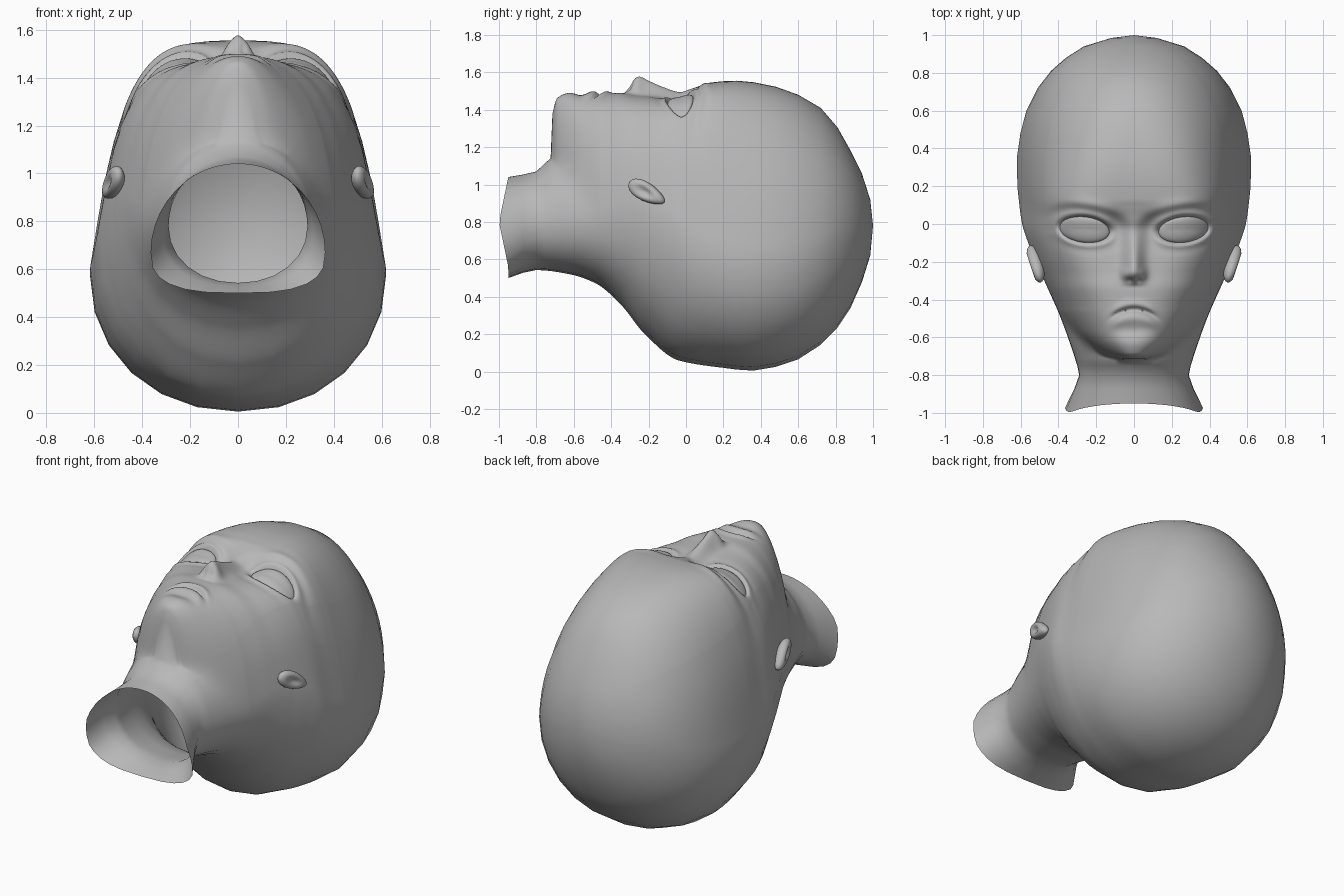
import bpy, bmesh, math
from mathutils import Vector

if "Cube" in bpy.data.objects:
    bpy.data.objects.remove(bpy.data.objects["Cube"])

skin = bpy.data.materials.new("plain_grey")
skin.diffuse_color = (0.48, 0.48, 0.48, 1)
skin.use_nodes = True
skin.node_tree.nodes["Principled BSDF"].inputs["Base Color"].default_value = skin.diffuse_color

# Section tables along y
WIDTH = [(-.95, .365), (-.8, .29), (-.72, .31), (-.62, .343), (-.48, .395), (-.3, .475), (-.1, .56),
         (0, .592), (.1, .607), (.25, .619), (.36, .619), (.5, .597), (.6, .57), (.72, .51),
         (.81, .44), (.88, .36), (.95, .245), (.985, .12)]
LOW = [(-.95, .5), (-.8, .543), (-.62, .52), (-.48, .47), (-.35, .36), (-.22, .2), (-.04, .06),
       (.2, .02), (.35, .005), (.5, .03), (.63, .08), (.75, .17), (.85, .29), (.93, .45), (.985, .62)]
MID = [(-.95, .67), (-.8, .78), (-.48, .8), (-.3, .85), (-.1, .8), (.1, .65), (.35, .58),
       (.6, .6), (.85, .72), (.985, .77)]
LOW_SQUARE = [(-.95, 2.8), (-.8, 2.1), (.985, 2.1)]
NECK_HIGH = [(-.95, 1.04), (-.8, 1.07), (-.725, 1.14), (-.6, 1.19), (-.4, 1.2)]
JAW = [(-.714, .1), (-.7, .155), (-.65, .24), (-.56, .335), (-.42, .425), (-.3, .475), (-.1, .6)]
HIGH = [(-.714, 1.38), (-.69, 1.462), (-.62, 1.49), (-.53, 1.487), (-.45, 1.487), (-.35, 1.49),
        (-.25, 1.475), (-.12, 1.465), (-.04, 1.47), (.03, 1.5), (.13, 1.545), (.27, 1.555),
        (.45, 1.53), (.6, 1.48), (.72, 1.41), (.8, 1.32), (.87, 1.2), (.94, 1.06), (.985, .92)]
SQUARE = [(-.714, 2.2), (-.5, 2.5), (-.3, 3), (-.05, 4.4), (.1, 4.3), (.3, 3.3), (.6, 2.35), (.8, 2), (.985, 2)]
TAPER = [(-.714, .05), (-.5, .1), (-.3, .15), (-.05, .22), (.1, .25), (.3, .23), (.6, .12), (.8, .03), (.9, 0)]
NOSE = [(-.33, 0), (-.3, .04), (-.272, .09), (-.25, .102), (-.2, .085), (-.12, .055), (-.04, .026), (.04, .01), (.1, 0)]


def curve(table, y):
    """Smooth interpolation without overshoot."""
    if y <= table[0][0]:
        return table[0][1]
    if y >= table[-1][0]:
        return table[-1][1]

    def secant(k):
        return (table[k + 1][1] - table[k][1]) / (table[k + 1][0] - table[k][0])

    def slope(k):
        if k == 0 or k == len(table) - 1:
            return secant(min(k, len(table) - 2))
        a, b = secant(k - 1), secant(k)
        return 0 if a * b <= 0 else 2 * a * b / (a + b)

    i = max(k for k in range(len(table) - 1) if table[k][0] <= y)
    h = table[i + 1][0] - table[i][0]
    t = (y - table[i][0]) / h
    return ((2 * t**3 - 3 * t**2 + 1) * table[i][1] + (t**3 - 2 * t**2 + t) * h * slope(i)
            + (3 * t**2 - 2 * t**3) * table[i + 1][1] + (t**3 - t**2) * h * slope(i + 1))


def reach(c, s, w, h, n, k=0):
    """Distance along (c, s) to a tapered superellipse."""
    a, b = 0, 2
    for _ in range(22):
        r = (a + b) / 2
        t = r * s / h
        inside = t < 1 and (r * abs(c) / (w * (1 - k * t)))**n + t**n < 1
        a, b = (r, b) if inside else (a, r)
    return a


def face_height(x, y):
    w, mid = curve(WIDTH, y), curve(MID, y)
    h, n, k = curve(HIGH, y) - mid, curve(SQUARE, y), curve(TAPER, y)
    a, b = 0, 1
    for _ in range(22):
        t = (a + b) / 2
        inside = (abs(x) / (w * (1 - k * t)))**n + t**n < 1
        a, b = (t, b) if inside else (a, t)
    return mid + h * a


def bump(d, s):
    return math.exp(-(d / s)**2)


EYE = Vector((.262, -.03))
TILT = math.radians(7)


def features(x, y, nose):
    """Relief of the nose, sockets, brows and mouth."""
    a = abs(x)
    d = nose * bump(x, .05 + .2 * max(0, y + .06))
    d += .016 * bump(a - .045, .022) * bump(y + .265, .028)           # nostril wings
    d -= .014 * bump(a - .022, .013) * bump(y + .298, .014)           # nostrils
    dx, dy = a - EYE.x, y - EYE.y
    e = math.hypot((dx * math.cos(TILT) + dy * math.sin(TILT)) / .135,
                   (dy * math.cos(TILT) - dx * math.sin(TILT)) / .07)
    d -= .035 / (1 + math.exp(min(50, (e - 1.0) * 18)))               # eye opening
    d += .006 * bump(e - 1.2, .16)                                    # eyelids
    d -= .022 * bump(a - .1, .045) * bump(y + .03, .07)               # inner socket
    d -= .01 * bump(e - 1.6, .3) * (.3 + .7 / (1 + math.exp(-(y - EYE.y) * 60)))
    d += .014 * bump(y - .045 - .2 * a, .035) * bump(a - .2, .12)     # brow
    lips = y + .453 + 2.8 * x * x
    side = 1 / (1 + math.exp((a - .11) * 80))
    d += side * (.012 * bump(lips - .028, .022) + .012 * bump(lips + .045, .028)
                 - .022 * bump(lips, .014))
    d -= .01 * bump(x, .1) * bump(y + .565, .03)                      # dip above the chin
    return d


def finish(bm, name, angle=80):
    bmesh.ops.recalc_face_normals(bm, faces=bm.faces)
    me = bpy.data.meshes.new(name)
    bm.to_mesh(me)
    bm.free()
    me.materials.append(skin)
    ob = bpy.data.objects.new(name, me)
    bpy.context.collection.objects.link(ob)
    bpy.ops.object.select_all(action='DESELECT')
    ob.select_set(True)
    bpy.context.view_layer.objects.active = ob
    bpy.ops.object.shade_smooth_by_angle(angle=math.radians(angle))


# Head and open neck: one loft, fine over the face and coarse elsewhere
angles = ([9 * i for i in range(6)] + [54 + .75 * i for i in range(96)]
          + [126 + 9 * i for i in range(6)] + [180 + 15 * i for i in range(12)])
rows = ([-.95, -.87, -.8, -.75, -.724, -.714, -.707] + [-.7 + .01 * i for i in range(91)]
        + [.27, .36, .48, .6, .72, .81, .88, .94, .985])
bm = bmesh.new()
rings = []
for y in rows:
    w, lo, mid, hi, n, k, m, neck, jaw, nose = [curve(t, y) for t in (
        WIDTH, LOW, MID, HIGH, SQUARE, TAPER, LOW_SQUARE, NECK_HIGH, JAW, NOSE)]
    jaw = w if y > -.3 else min(w, jaw)
    ring = []
    for deg in angles:
        c, s = math.cos(math.radians(deg)), math.sin(math.radians(deg))
        if deg > 180:                                  # nape and back of the skull
            x = math.copysign(w * abs(c)**(2 / m), c)
            z = mid - (mid - lo) * abs(s)**(2 / m)
        else:                                          # throat blended with jaw and face
            r = reach(c, s, w, neck - mid, 2) if y < -.2 else 0
            if y > -.72:
                r2 = reach(c, s, jaw, hi - mid, n, k)
                soft = .07 * s
                f = max(0, soft - abs(r - r2)) / max(soft, 1e-6)
                r = max(r, r2) + f * f * soft / 4
            x, z = r * c, mid + r * s
            if -.69 < y < .25 and z > mid + .55 * (hi - mid):
                z += features(x, y, nose)
        # the neck rim reaches further at the sides
        dy = -.05 * max(0, 1 - abs(z - .8) / .24) if y == rows[0] else 0
        ring.append(bm.verts.new((x, y + dy, z)))
    rings.append(ring)
count = len(angles)
for r0, r1 in zip(rings, rings[1:]):
    for i in range(count):
        j = (i + 1) % count
        bm.faces.new((r0[i], r0[j], r1[j], r1[i]))
crown = bm.verts.new((0, 1, .78))
for i in range(count):
    bm.faces.new((rings[-1][i], rings[-1][(i + 1) % count], crown))
finish(bm, "head")

for sign, label in ((1, "right"), (-1, "left")):
    # Almond eye that follows the face
    bm = bmesh.new()
    bmesh.ops.create_uvsphere(bm, u_segments=28, v_segments=16, radius=1)
    bmesh.ops.delete(bm, geom=[v for v in bm.verts if v.co.z < -.05], context='VERTS')
    for v in bm.verts:
        u, t, h = v.co.x * .133, v.co.y * .068, v.co.z
        x = EYE.x + u * math.cos(TILT) - t * math.sin(TILT)
        y = EYE.y + u * math.sin(TILT) + t * math.cos(TILT)
        v.co = (sign * x, y, face_height(x, y) - .022 + .028 * h)
    finish(bm, "eye_" + label)

    # Small swept ear with a hollow
    along = Vector((-.24, -.85, .47)).normalized()
    out = Vector((.95, -.3, 0))
    out = (out - along * out.dot(along)).normalized()
    across = out.cross(along)
    bm = bmesh.new()
    bmesh.ops.create_uvsphere(bm, u_segments=20, v_segments=14, radius=1)
    for v in bm.verts:
        a, b, o = v.co
        if o > 0:
            o *= 1 - .7 * bump(math.hypot(a - .1, b), .5)
        p = Vector((.522, -.21, .958)) + along * a * .112 + across * b * (.05 + .012 * a) + out * o * .042
        v.co = (sign * p.x, p.y, p.z)
    finish(bm, "ear_" + label)
